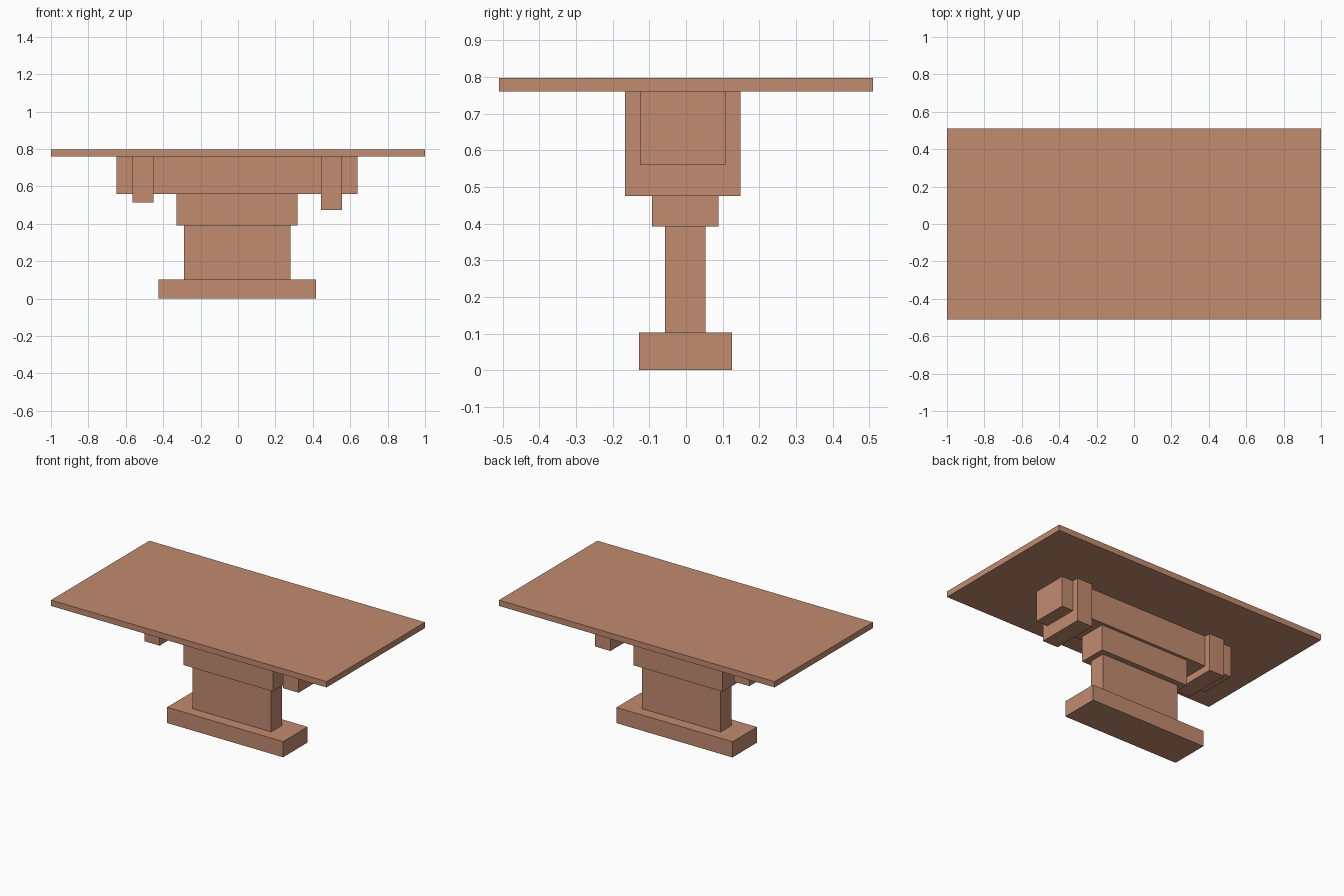
import bpy
import bmesh
from mathutils import Vector

if "Cube" in bpy.data.objects:
    bpy.data.objects.remove(bpy.data.objects["Cube"])

wood = bpy.data.materials.new("warm_wood")
wood.diffuse_color = (0.539, 0.258, 0.159, 1.0)
wood.use_nodes = True
wood.node_tree.nodes["Principled BSDF"].inputs["Base Color"].default_value = wood.diffuse_color


def box(name, x, y, z):
    """Box spanning the (min, max) ranges x, y and z."""
    size = Vector((x[1] - x[0], y[1] - y[0], z[1] - z[0]))
    centre = Vector((sum(x) / 2, sum(y) / 2, sum(z) / 2))
    bm = bmesh.new()
    bmesh.ops.create_cube(bm, size=1)
    bmesh.ops.scale(bm, vec=size, verts=bm.verts)
    mesh = bpy.data.meshes.new(name)
    bm.to_mesh(mesh)
    bm.free()
    mesh.materials.append(wood)
    obj = bpy.data.objects.new(name, mesh)
    obj.location = centre
    bpy.context.collection.objects.link(obj)
    return obj


# Pedestal, from the floor up
box("base", (-0.425, 0.417), (-0.128, 0.125), (0.0, 0.103))
box("column", (-0.289, 0.281), (-0.057, 0.053), (0.103, 0.392))
box("column_cap", (-0.329, 0.318), (-0.093, 0.089), (0.392, 0.56))

# Long beam under the top
box("beam", (-0.65, 0.639), (-0.126, 0.108), (0.56, 0.76))

# Cross bars wrapping the beam, slightly different depths
for name, x, bottom in (("left_cross_bar", (-0.564, -0.453), 0.514),
                        ("right_cross_bar", (0.444, 0.556), 0.475)):
    box(name, x, (-0.166, 0.149), (bottom, 0.76))

# Table top
box("table_top", (-1.0, 1.0), (-0.51, 0.51), (0.76, 0.798))
